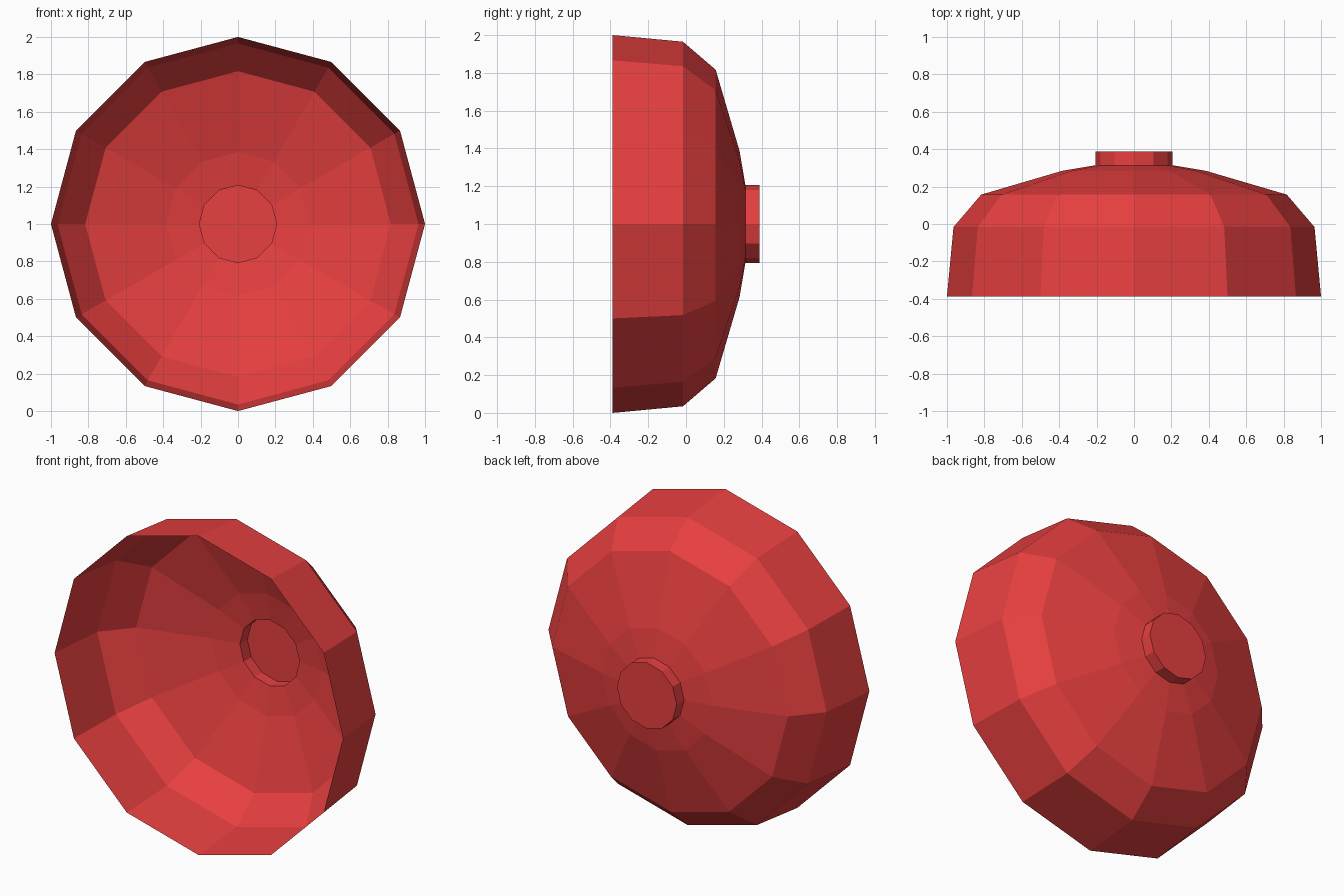
import bpy, bmesh
from math import sin, cos, pi

if "Cube" in bpy.data.objects:
    bpy.data.objects.remove(bpy.data.objects["Cube"])

SIDES = 12
# profile from open front rim to back of the neck: (radius, y)
PROFILE = [(1.0, -0.388), (0.965, -0.016), (0.817, 0.157),
           (0.385, 0.284), (0.207, 0.314), (0.207, 0.388)]

bm = bmesh.new()
rings = [[bm.verts.new((r * sin(2 * pi * i / SIDES), y, 1 + r * cos(2 * pi * i / SIDES)))
          for i in range(SIDES)] for r, y in PROFILE]

# thin, open bowl wall
for a, b in zip(rings, rings[1:]):
    for i in range(SIDES):
        j = (i + 1) % SIDES
        bm.faces.new((a[i], a[j], b[j], b[i]))

# cap closing the back of the neck
cap = bm.faces.new(rings[-1])
bmesh.ops.recalc_face_normals(bm, faces=bm.faces)
cap.normal_update()
if cap.normal.y < 0:
    bmesh.ops.reverse_faces(bm, faces=bm.faces)

mesh = bpy.data.meshes.new("bowl_shade")
bm.to_mesh(mesh)
bm.free()
shade = bpy.data.objects.new("bowl_shade", mesh)
bpy.context.collection.objects.link(shade)

# red finish
red = bpy.data.materials.new("red")
red.diffuse_color = (0.8, 0.05, 0.05, 1)
red.use_nodes = True
red.node_tree.nodes["Principled BSDF"].inputs["Base Color"].default_value = red.diffuse_color
mesh.materials.append(red)
